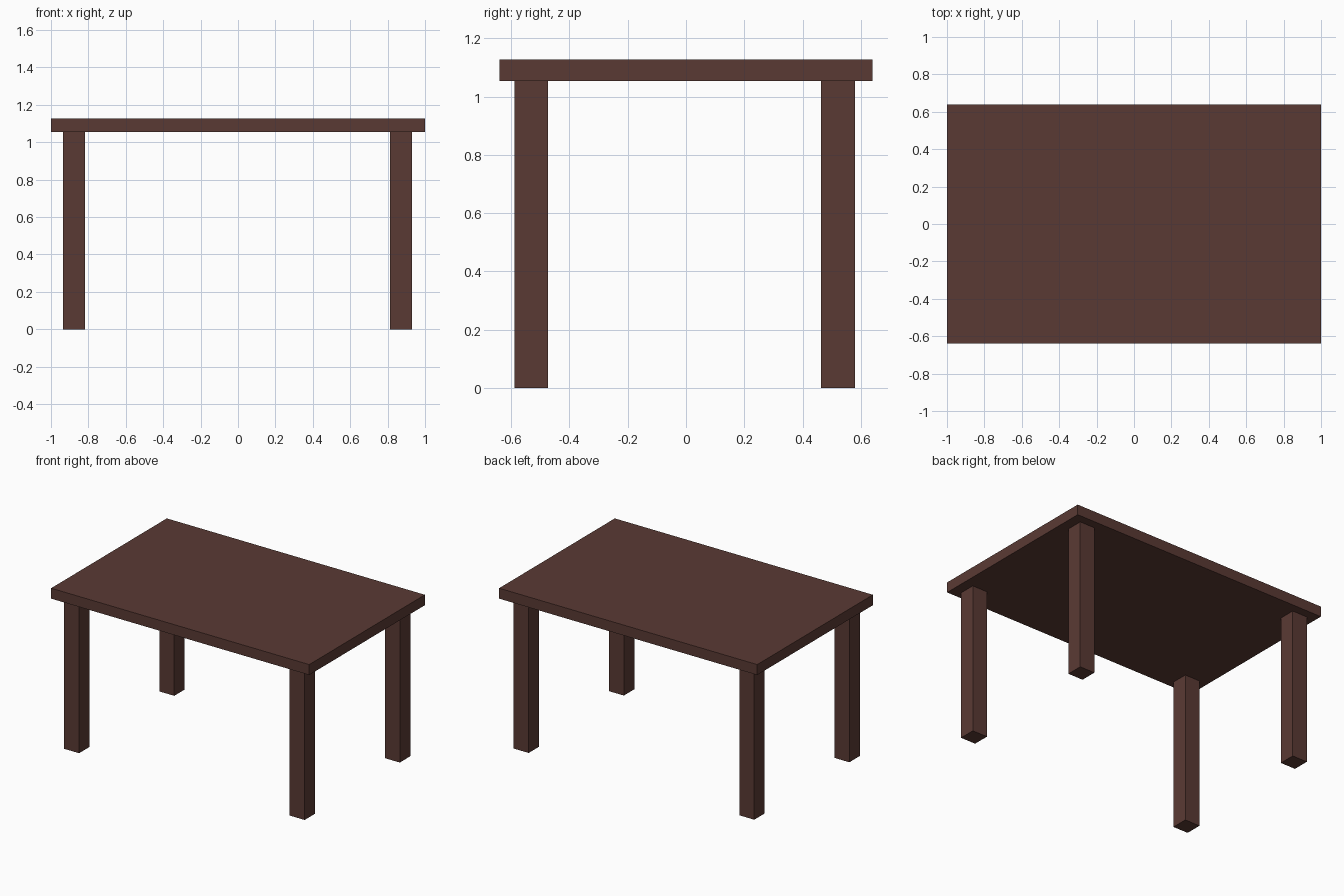
import bpy

# Remove the default object
cube = bpy.data.objects.get("Cube")
if cube:
    bpy.data.objects.remove(cube, do_unlink=True)

# Dark brown wood
wood = bpy.data.materials.new("dark_brown_wood")
wood.use_nodes = True
colour = (0.102, 0.042, 0.034, 1)
wood.diffuse_color = colour
wood.node_tree.nodes["Principled BSDF"].inputs["Base Color"].default_value = colour


def box(name, centre, size):
    bpy.ops.mesh.primitive_cube_add(size=1, location=centre)
    obj = bpy.context.object
    obj.name = name
    obj.scale = size
    bpy.ops.object.transform_apply(location=False, rotation=False, scale=True)
    obj.data.materials.append(wood)
    return obj


LEG_HEIGHT = 1.054
LEG_WIDTH = 0.116
TOP_THICKNESS = 0.073

# Table top
box("table_top", (0, 0, LEG_HEIGHT + TOP_THICKNESS / 2), (2, 1.28, TOP_THICKNESS))

# Four square legs, set in from the corners
for side, x in (("right", -0.877), ("left", 0.871)):
    for end, y in (("front", -0.531), ("back", 0.522)):
        box(f"{end}_{side}_leg", (x, y, LEG_HEIGHT / 2),
            (LEG_WIDTH, LEG_WIDTH, LEG_HEIGHT))
